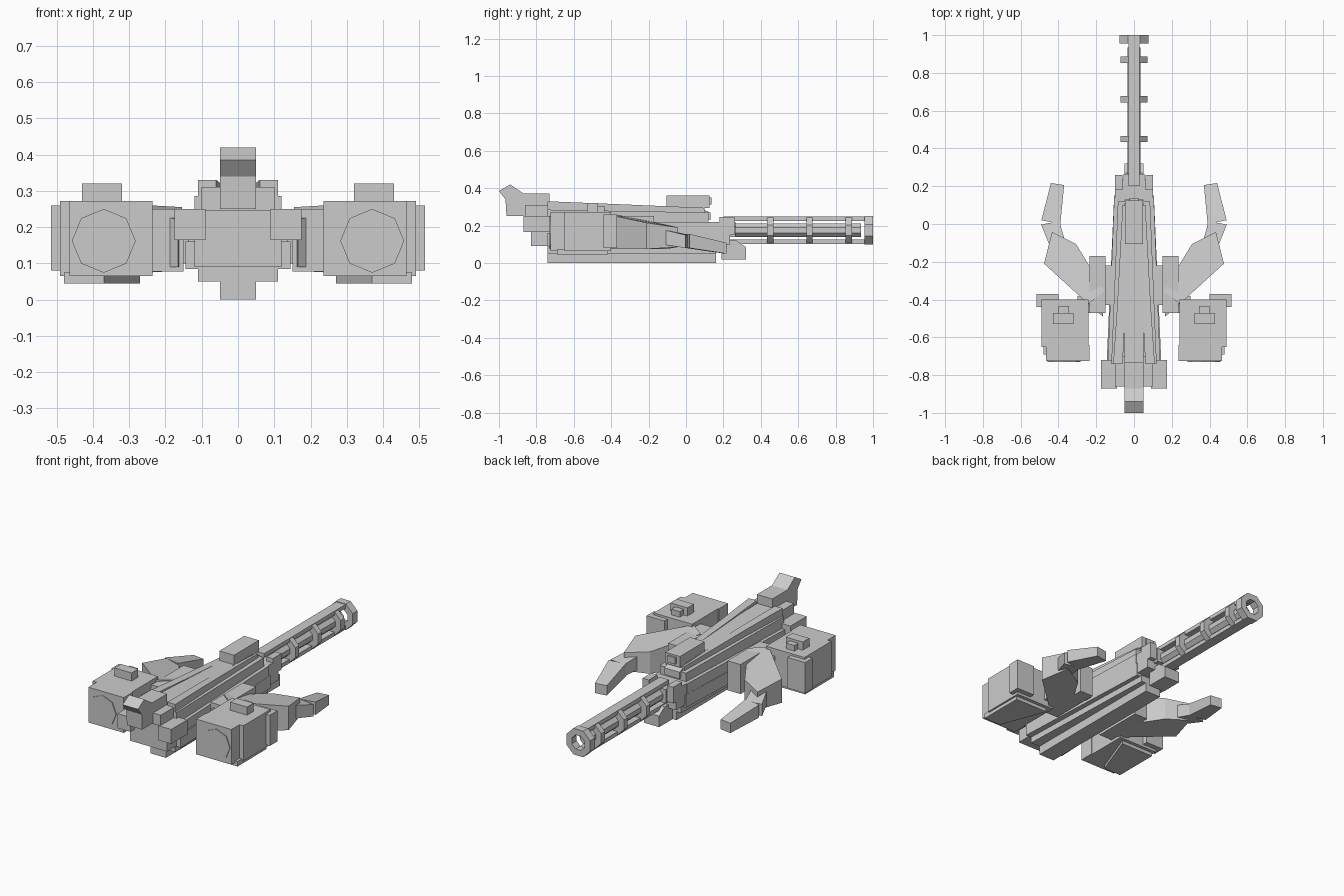
import bpy, bmesh, math
from mathutils import Vector

if "Cube" in bpy.data.objects:
    bpy.data.objects.remove(bpy.data.objects["Cube"])


def finish(name, bm, mirror=False):
    bmesh.ops.recalc_face_normals(bm, faces=bm.faces)
    me = bpy.data.meshes.new(name)
    bm.to_mesh(me)
    bm.free()
    ob = bpy.data.objects.new(name, me)
    bpy.context.collection.objects.link(ob)
    if mirror:
        ob.modifiers.new("Mirror", 'MIRROR')
    return ob


def loft(name, sections, mirror=False, closed=False):
    """Skin equal-length point loops; cap the ends or close the loop."""
    bm = bmesh.new()
    rings = [[bm.verts.new(p) for p in s] for s in sections]
    n = len(rings[0])
    pairs = list(zip(rings, rings[1:]))
    if closed:
        pairs.append((rings[-1], rings[0]))
    for a, b in pairs:
        for i in range(n):
            j = (i + 1) % n
            bm.faces.new((a[i], a[j], b[j], b[i]))
    if not closed:
        bm.faces.new(rings[0])
        bm.faces.new(rings[-1])
    return finish(name, bm, mirror)


def beam(name, cuts, mirror=False):
    """Rectangular sections along y: (y, x0, x1, z0, z1)."""
    return loft(name, [[(a, y, c), (b, y, c), (b, y, d), (a, y, d)]
                       for y, a, b, c, d in cuts], mirror)


def box(name, x, y, z, mirror=False):
    return beam(name, [(v, *x, *z) for v in y], mirror)


def octagon(x, y, z, r, turn=0.0):
    return [(x + r * math.cos(turn + i * math.pi / 4), y,
             z + r * math.sin(turn + i * math.pi / 4)) for i in range(8)]


def ring(name, y0, y1, r_out, r_in):
    t = math.pi / 8
    return loft(name, [octagon(0, y, BZ, r, t) for y, r in
                       ((y0, r_out), (y1, r_out), (y1, r_in), (y0, r_in))], closed=True)


# Hull
box("keel", (-.05, .05), (-.74, .16), (0, .06))
beam("lower_hull", [(-.74, -.11, .11, .05, .09), (.16, -.08, .08, .05, .09)])
beam("main_hull", [(-.74, -.145, .145, .085, .16), (.15, -.105, .105, .085, .16)])
beam("upper_hull", [(-.74, -.12, .12, .155, .285), (.12, -.085, .085, .155, .27)])
beam("side_panel", [(-.72, .10, .138, .15, .22), (.14, .07, .105, .15, .22)], True)
beam("spine", [(-.74, -.05, .05, .27, .32), (.06, -.05, .05, .26, .30),
               (.13, -.05, .05, .23, .27)])
beam("top_rail", [(-.74, .06, .11, .27, .33), (-.45, .045, .09, .27, .318),
                  (.10, .025, .06, .25, .295)], True)

# Stern blocks and tail
box("stern_upper", (-.10, .10), (-.86, -.70), (.245, .31))
box("stern_side", (.09, .175), (-.87, -.72), (.165, .25), True)
box("stern_core", (-.12, .12), (-.83, -.72), (.09, .25))
tail = [(-1, .385), (-.94, .42), (-.87, .372), (-.73, .372), (-.73, .25), (-.96, .25), (-.965, .34)]
loft("tail_fin", [[(x, y, z) for y, z in tail] for x in (-.05, .05)])

# Sight box
box("sight_box", (-.048, .048), (-.105, .125), (.295, .36))
box("sight_lens", (-.025, .025), (.12, .137), (.312, .35))

# Barrel
BZ = .175
box("barrel_mount", (-.10, .10), (.12, .235), (.10, .22))
box("barrel_collar", (-.055, .055), (.2, .265), (.14, .22))
box("mount_lug", (.06, .10), (.18, .26), (.15, .245), True)
foot = [(.19, .02), (.32, .02), (.32, .085), (.27, .12), (.19, .12)]
loft("front_foot", [[(x, y, z) for y, z in foot] for x in (-.05, .05)])
loft("barrel", [octagon(0, y, BZ, .038, math.pi / 8) for y in (.2, .935)])
box("barrel_rail_top", (-.03, .03), (.2, .97), (.225, .248))
box("barrel_rail_bottom", (-.03, .03), (.2, .97), (.102, .125))
for i, y in enumerate((.45, .66, .87)):
    ring("barrel_band_%d" % i, y - .017, y + .017, .076, .036)
ring("muzzle_ring", .955, 1.0, .083, .045)

# Side pods
box("pod", (.24, .49), (-.65, -.40), (.065, .272), True)
box("pod_rear", (.235, .465), (-.725, -.64), (.065, .272), True)
box("pod_outer_plate", (.40, .515), (-.44, -.37), (.08, .26), True)
loft("pod_port", [octagon(.37, y, .162, .088) for y in (-.73, -.70)], True)
box("pod_latch", (.32, .43), (-.53, -.47), (.26, .32), True)
box("pod_latch_tip", (.345, .40), (-.48, -.435), (.26, .305), True)
beam("pod_belly", [(-.69, .37, .48, .045, .075), (-.42, .27, .48, .045, .075)], True)

# Pod struts
box("strut_plate", (.15, .235), (-.47, -.17), (.077, .25), True)
box("strut_root", (.09, .16), (-.43, -.22), (.10, .215), True)
box("strut_link", (.20, .30), (-.47, -.38), (.10, .23), True)

# Bent arms: plan outlines with sloping bottom and top heights


def slab(name, plan):
    loft(name, [[(x, y, lo) for x, y, lo, hi in plan],
                [(x, y, hi) for x, y, lo, hi in plan]], True)


slab("upper_arm", [(.155, -.355, .08, .255), (.307, -.106, .075, .205), (.434, -.042, .085, .19),
                   (.476, -.21, .075, .215), (.243, -.423, .075, .26)])
slab("arm_base", [(.153, -.355, .09, .24), (.245, -.42, .09, .24), (.165, -.49, .09, .22)])
slab("forearm", [(.36, -.11, .10, .18), (.395, .015, .08, .15), (.492, -.003, .08, .15),
                 (.44, -.13, .10, .18)])
slab("claw", [(.39, .0, .08, .155), (.37, .206, .05, .108), (.44, .217, .05, .108),
              (.49, .02, .08, .155)])
